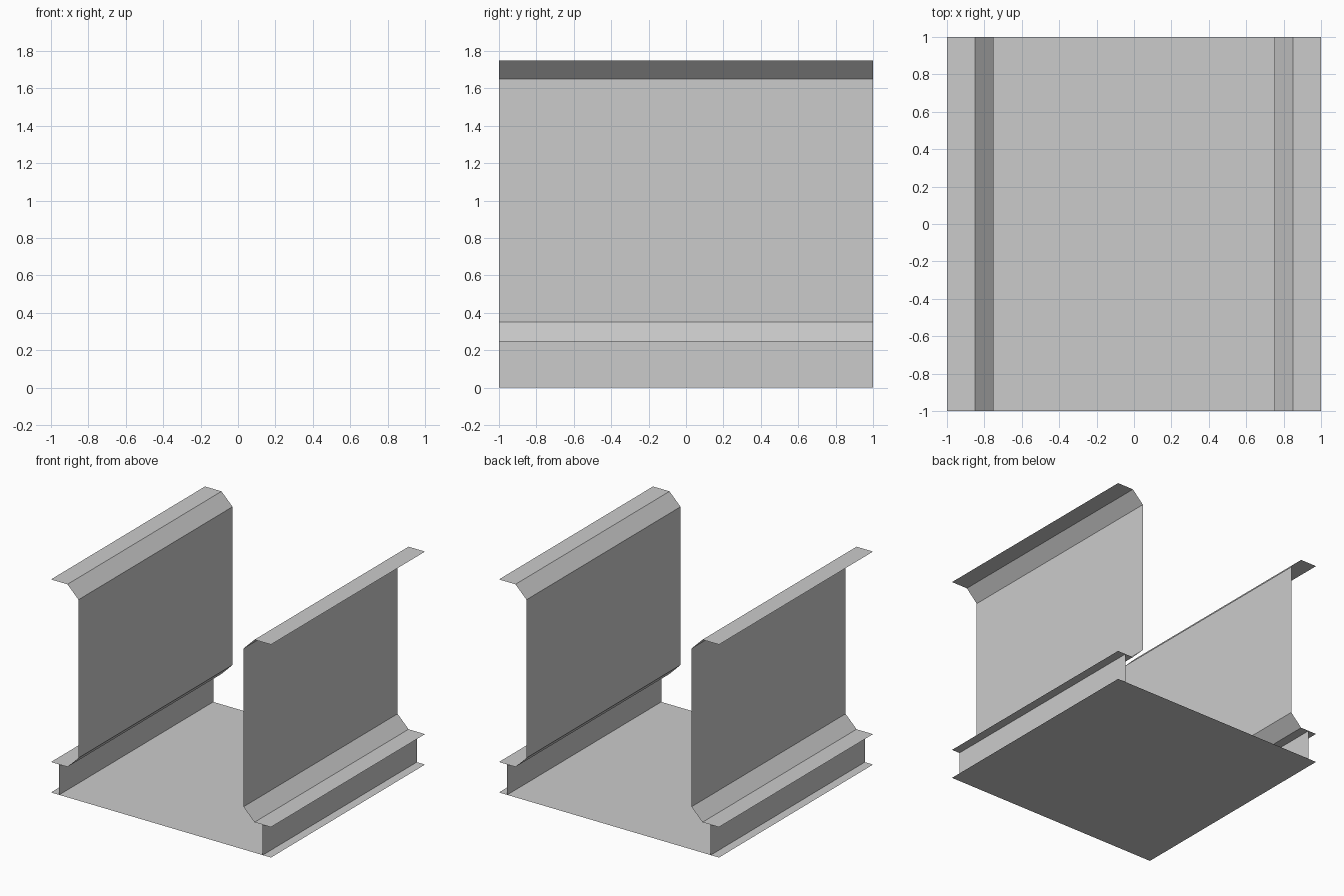
import bpy

if "Cube" in bpy.data.objects:
    bpy.data.objects.remove(bpy.data.objects["Cube"])


def sheet(name, profile, mirrored=True):
    """Sweep an open (x, z) profile along y from -1 to 1 as a thin sheet."""
    n = len(profile)
    verts = [(x, y, z) for y in (-1, 1) for x, z in profile]
    faces = [(i, i + 1, n + i + 1, n + i) for i in range(n - 1)]
    mesh = bpy.data.meshes.new(name)
    mesh.from_pydata(verts, [], faces)
    obj = bpy.data.objects.new(name, mesh)
    bpy.context.collection.objects.link(obj)
    if mirrored:
        mod = obj.modifiers.new("Mirror", 'MIRROR')
        mod.use_axis[0] = True
        mod.use_mirror_merge = False
    return obj


# Flat base plate
sheet("floor", [(-1, 0), (1, 0)], mirrored=False)

# Short upright webs under the lower ledges
sheet("lower_webs", [(0.925, 0), (0.925, 0.25)])

# Side walls: lower ledge, bevel, upright panel, bevel, upper ledge
sheet("side_walls", [(1, 0.25), (0.85, 0.25), (0.75, 0.35),
                     (0.75, 1.65), (0.85, 1.75), (1, 1.75)])
